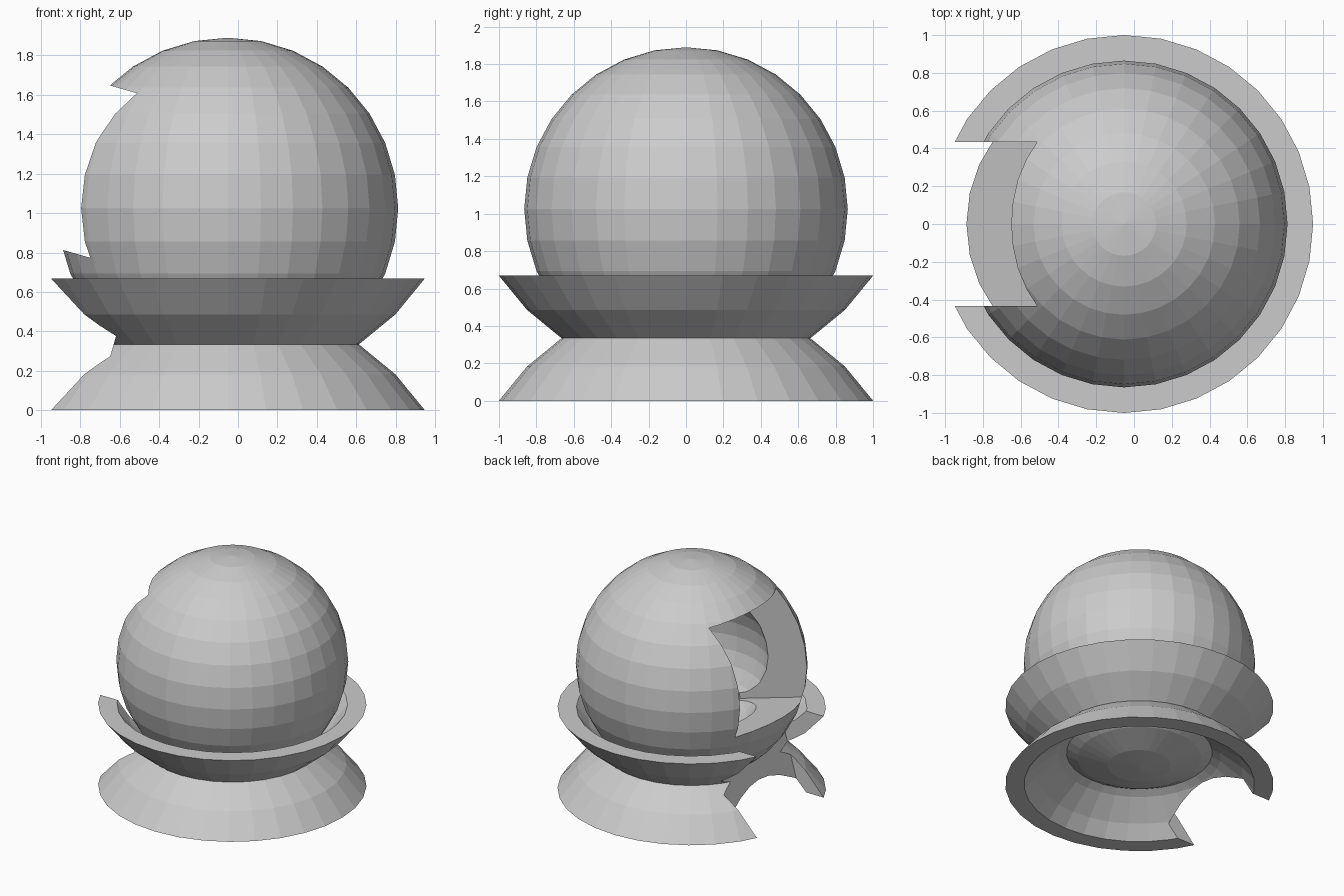
import bpy, bmesh
from math import sin, cos, acos, radians, pi
from mathutils import Matrix

if "Cube" in bpy.data.objects:
    bpy.data.objects.remove(bpy.data.objects["Cube"])

CX = -0.052            # lathe axis in x
GZ = 1.025             # globe centre height
SEG, STEP = 32, pi / 16
TILT = radians(16)
HALF = 0.434           # half width of the opening


def lathe(bm, profile, cz, closed):
    """Spin (r, z) points around the axis."""
    verts = [bm.verts.new((r, 0, z + cz)) for r, z in profile]
    n = len(verts)
    pairs = n if closed else n - 1
    edges = [bm.edges.new((verts[i], verts[(i + 1) % n])) for i in range(pairs)]
    bmesh.ops.spin(bm, geom=verts + edges, cent=(0, 0, 0), axis=(0, 0, 1),
                   angle=2 * pi, steps=SEG, use_duplicate=False)
    bmesh.ops.remove_doubles(bm, verts=bm.verts[:], dist=1e-4)
    bmesh.ops.recalc_face_normals(bm, faces=bm.faces[:])


def finish(bm, name):
    me = bpy.data.meshes.new(name)
    bm.to_mesh(me)
    bm.free()
    ob = bpy.data.objects.new(name, me)
    ob.location.x = CX
    bpy.context.collection.objects.link(ob)
    return ob


def cap_shell(name, cz, flip):
    """Thick spherical cap with a flat rim, opening up (flip=-1) or down (1)."""
    R, Ri = 1.203, 1.089
    rim = R * cos(5 * STEP)
    outer = [(R * sin(i * STEP), flip * R * cos(i * STEP)) for i in range(6)]
    angles = [acos(rim / Ri)] + [i * STEP for i in range(4, -1, -1)]
    inner = [(Ri * sin(a), flip * Ri * cos(a)) for a in angles]
    bm = bmesh.new()
    lathe(bm, outer + inner, cz, False)
    return finish(bm, name)


def ball(bm, r):
    bmesh.ops.create_uvsphere(bm, u_segments=SEG, v_segments=16, radius=r,
                              matrix=Matrix.Translation((0, 0, GZ)))


def tilted_cut(ob, u0, u1, n0, n1):
    """Cut a tilted box; u runs inward, n runs up, both from the globe centre."""
    bm = bmesh.new()
    u, n = (u0 + u1) / 2, (n0 + n1) / 2
    bmesh.ops.create_cube(bm, size=1)
    bmesh.ops.scale(bm, vec=(u1 - u0, 2 * HALF, n1 - n0), verts=bm.verts[:])
    cutter = finish(bm, "opening_cutter")
    cutter.location = (CX + u * cos(TILT) + n * sin(TILT), 0,
                       GZ - u * sin(TILT) + n * cos(TILT))
    cutter.rotation_euler.y = TILT
    cutter.hide_render = True
    mod = ob.modifiers.new("opening", 'BOOLEAN')
    mod.operation, mod.solver, mod.object = 'DIFFERENCE', 'EXACT', cutter
    bpy.context.view_layer.objects.active = ob
    bpy.ops.object.modifier_apply(modifier=mod.name)
    bpy.data.objects.remove(cutter)


# hollow globe with a square opening on the left
bm = bmesh.new()
ball(bm, 0.587)
bmesh.ops.reverse_faces(bm, faces=bm.faces[:])
ball(bm, 0.865)
globe = finish(bm, "globe")
tilted_cut(globe, -1.2, -0.02, -HALF, HALF)

# bowl around the globe and the mirrored foot, both notched
bowl = cap_shell("bowl", 1.337, -1)
foot = cap_shell("foot", -1.203 * cos(5 * STEP), 1)
for part in (bowl, foot):
    tilted_cut(part, -1.5, -0.366, -1.5, -HALF)
